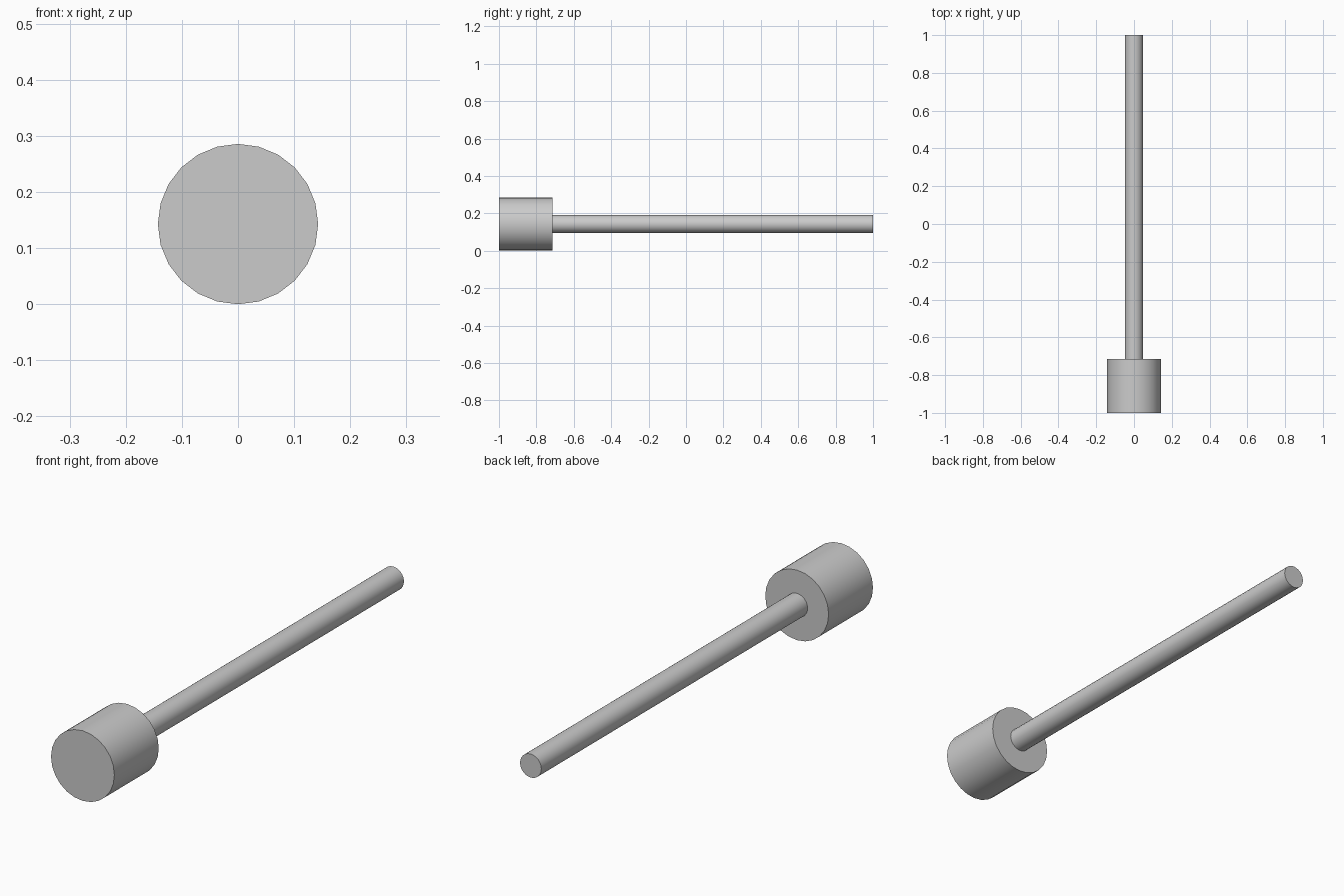
import bpy
import math

if "Cube" in bpy.data.objects:
    bpy.data.objects.remove(bpy.data.objects["Cube"])

HEAD_RADIUS = 1 / 7
SHAFT_RADIUS = 0.048
JOINT_Y = -5 / 7


def rod(name, radius, y0, y1):
    """24-sided cylinder lying along y, on the shared centre line."""
    bpy.ops.mesh.primitive_cylinder_add(
        vertices=24, radius=radius, depth=y1 - y0,
        location=(0, (y0 + y1) / 2, HEAD_RADIUS),
        rotation=(math.pi / 2, 0, 0))
    obj = bpy.context.object
    obj.name = name
    bpy.ops.object.transform_apply(location=False, rotation=True, scale=True)
    bpy.ops.object.shade_smooth_by_angle(angle=math.radians(30))
    return obj


# Thick head at the front
rod("head", HEAD_RADIUS, -1, JOINT_Y)

# Thin shaft running to the back
rod("shaft", SHAFT_RADIUS, JOINT_Y, 1)
